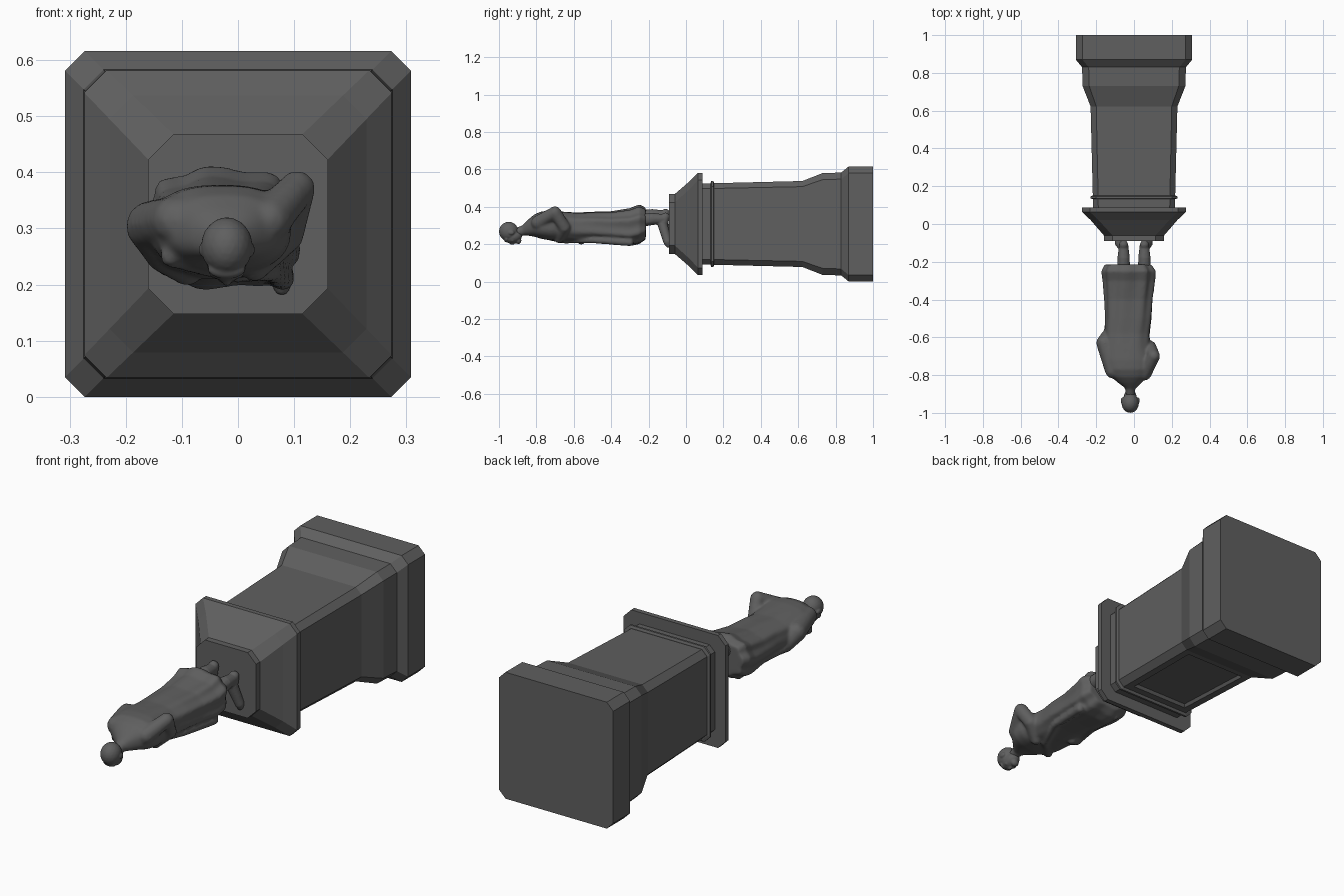
import bpy, bmesh, math
from mathutils import Vector, Matrix

CZ = 0.308  # height of the long axis
stone = bpy.data.materials.new("dark grey stone")
stone.diffuse_color = (0.115, 0.115, 0.115, 1)


def finish(bm, name):
    bmesh.ops.recalc_face_normals(bm, faces=bm.faces)
    me = bpy.data.meshes.new(name)
    bm.to_mesh(me)
    bm.free()
    ob = bpy.data.objects.new(name, me)
    bpy.context.collection.objects.link(ob)
    me.materials.append(stone)
    return ob


def loft(bm, rings):
    loops = [[bm.verts.new(p) for p in r] for r in rings]
    n = len(loops[0])
    for a, b in zip(loops, loops[1:]):
        for i in range(n):
            j = (i + 1) % n
            bm.faces.new((a[i], a[j], b[j], b[i]))
    bm.faces.new(loops[0])
    bm.faces.new(loops[-1][::-1])


def octagon(y, h, c):
    k = h - c
    pts = [(h, k), (k, h), (-k, h), (-h, k), (-h, -k), (-k, -h), (k, -h), (h, -k)]
    return [(x, y, CZ + z) for x, z in pts]


def block(name, profile):
    bm = bmesh.new()
    loft(bm, [octagon(*p) for p in profile])
    return bm, name


# pedestal pieces: (y, half width, corner cut)
finish(*block("plinth", [(0.62, 0.229, 0.03), (0.73, 0.272, 0.035), (0.83, 0.275, 0.035),
                         (0.87, 0.308, 0.035), (1.0, 0.308, 0.035)]))
finish(*block("bead", [(0.132, 0.222, 0.03), (0.136, 0.231, 0.03),
                       (0.146, 0.231, 0.03), (0.15, 0.222, 0.03)]))
finish(*block("cornice", [(0.088, 0.274, 0.04), (0.064, 0.274, 0.04), (0.02, 0.229, 0.042),
                          (-0.06, 0.16, 0.045), (-0.09, 0.16, 0.045)]))

# shaft with a recessed panel on the statue's front
bm, name = block("shaft", [(0.08, 0.217, 0.028), (0.15, 0.218, 0.028), (0.63, 0.23, 0.03)])
bmesh.ops.recalc_face_normals(bm, faces=bm.faces)
panel = [f for f in bm.faces if f.normal.z < -0.95 and f.calc_center_median().y > 0.2]
bmesh.ops.inset_region(bm, faces=panel, thickness=0.05)
bmesh.ops.inset_region(bm, faces=panel, thickness=0.012, depth=-0.014)
finish(bm, name)


# sculpted figure: overlapping forms merged by remeshing
def ball(bm, c, r, rot=0.0):
    m = Matrix.Translation(c) @ Matrix.Rotation(rot, 4, 'X') @ Matrix.Diagonal((*r, 1))
    bmesh.ops.create_icosphere(bm, subdivisions=3, radius=1, matrix=m)


def limb(bm, pts):
    # chain of balls through (x, y, z, radius)
    for a, b in zip(pts, pts[1:]):
        a, b = Vector(a), Vector(b)
        n = max(2, int((b - a).xyz.length / 0.012))
        for i in range(n + 1):
            p = a.lerp(b, i / n)
            bmesh.ops.create_icosphere(bm, subdivisions=2, radius=p[3],
                                       matrix=Matrix.Translation(p.xyz))


def sculpt(bm, name, voxel, repeat):
    ob = finish(bm, name)
    m = ob.modifiers.new("merge", 'REMESH')
    m.mode = 'VOXEL'
    m.voxel_size = voxel
    m.use_smooth_shade = True
    s = ob.modifiers.new("soften", 'SMOOTH')
    s.factor = 0.5
    s.iterations = repeat
    return ob


# robe: (y, x min, x max, z min, z max, fold depth)
robe = [(-0.215, -0.155, 0.095, 0.225, 0.395, 0.05), (-0.25, -0.172, 0.118, 0.2, 0.412, 0.05),
        (-0.3, -0.165, 0.115, 0.19, 0.392, 0.05), (-0.4, -0.157, 0.102, 0.203, 0.376, 0.04),
        (-0.5, -0.152, 0.095, 0.21, 0.374, 0.03), (-0.58, -0.155, 0.085, 0.21, 0.37, 0.02),
        (-0.66, -0.155, 0.085, 0.215, 0.375, 0.01), (-0.72, -0.155, 0.095, 0.22, 0.378, 0),
        (-0.77, -0.145, 0.09, 0.228, 0.376, 0), (-0.81, -0.12, 0.07, 0.24, 0.36, 0),
        (-0.84, -0.085, 0.04, 0.245, 0.335, 0), (-0.87, -0.045, 0.01, 0.25, 0.305, 0)]
rings = []
for y, x0, x1, z0, z1, f in robe:
    ring = []
    for i in range(48):
        a = math.tau * i / 48
        k = 1 + f * (math.sin(9 * a + 4 * y) - 0.6)
        c, s = math.cos(a), math.sin(a)
        ring.append(((x0 + x1) / 2 + (x1 - x0) / 2 * k * math.copysign(abs(c) ** 0.8, c), y,
                     (z0 + z1) / 2 + (z1 - z0) / 2 * k * math.copysign(abs(s) ** 0.8, s)))
    rings.append(ring)
bm = bmesh.new()
loft(bm, rings)
# sleeves and draped cloth
limb(bm, [(0.055, -0.79, 0.315, 0.04), (0.105, -0.7, 0.37, 0.034),
          (0.085, -0.65, 0.29, 0.034), (0.03, -0.68, 0.23, 0.026)])
limb(bm, [(-0.11, -0.775, 0.315, 0.045), (-0.155, -0.63, 0.305, 0.046),
          (-0.13, -0.58, 0.255, 0.036), (-0.09, -0.56, 0.22, 0.024)])
limb(bm, [(-0.12, -0.77, 0.25, 0.02), (-0.01, -0.66, 0.22, 0.018),
          (0.06, -0.5, 0.222, 0.018), (0.08, -0.3, 0.21, 0.022)])
limb(bm, [(-0.14, -0.55, 0.25, 0.02), (-0.09, -0.4, 0.22, 0.018), (-0.1, -0.26, 0.22, 0.02)])
# neck
limb(bm, [(-0.02, -0.83, 0.285, 0.034), (-0.02, -0.91, 0.262, 0.024)])
sculpt(bm, "robe", 0.007, 6)

# legs and feet
bm = bmesh.new()
for x, heel, toe, tx in ((-0.055, 0.355, 0.24, -0.08), (0.055, 0.335, 0.195, 0.078)):
    limb(bm, [(x, -0.26, heel - 0.01, 0.037), (x, -0.18, heel, 0.034), (x, -0.115, heel, 0.026)])
    limb(bm, [(x, -0.11, heel + 0.01, 0.025), (x, -0.125, heel - 0.03, 0.028),
              (tx, -0.1, toe + 0.02, 0.023), (tx, -0.095, toe, 0.015)])
sculpt(bm, "legs", 0.005, 3)

# head with face and hair
bm = bmesh.new()
ball(bm, (-0.02, -0.948, 0.268), (0.046, 0.052, 0.052))
ball(bm, (-0.02, -0.925, 0.24), (0.036, 0.05, 0.034), 0.25)
ball(bm, (-0.02, -0.896, 0.219), (0.02, 0.016, 0.018))
ball(bm, (-0.02, -0.929, 0.21), (0.009, 0.017, 0.013))
ball(bm, (-0.02, -0.96, 0.228), (0.034, 0.014, 0.018))
ball(bm, (-0.02, -0.91, 0.214), (0.014, 0.006, 0.01))
for s in (-1, 1):
    ball(bm, (-0.02 + s * 0.019, -0.928, 0.222), (0.013, 0.011, 0.011))
    ball(bm, (-0.02 + s * 0.043, -0.935, 0.262), (0.007, 0.017, 0.012))
sculpt(bm, "head", 0.0035, 3)
